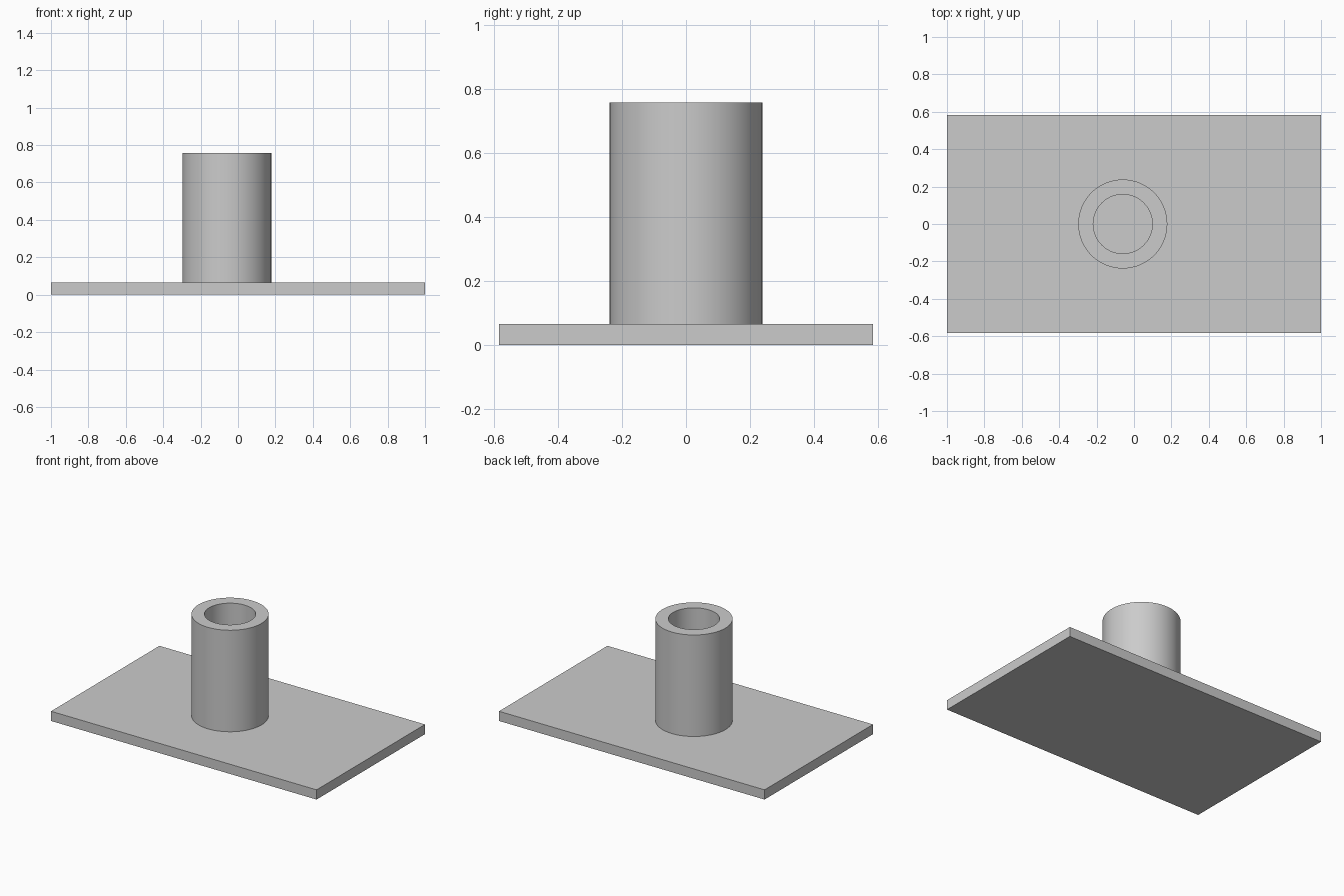
import bpy
import bmesh
import math

if "Cube" in bpy.data.objects:
    bpy.data.objects.remove(bpy.data.objects["Cube"])

grey = bpy.data.materials.new("light grey")
grey.diffuse_color = (0.6, 0.6, 0.6, 1)
grey.use_nodes = True
grey.node_tree.nodes["Principled BSDF"].inputs["Base Color"].default_value = grey.diffuse_color

PLATE_TOP = 0.066
TUBE_TOP = 0.757
OUTER, INNER = 0.238, 0.158
SEGMENTS = 96


def add_object(name, bm):
    bmesh.ops.recalc_face_normals(bm, faces=bm.faces)
    mesh = bpy.data.meshes.new(name)
    bm.to_mesh(mesh)
    bm.free()
    mesh.materials.append(grey)
    obj = bpy.data.objects.new(name, mesh)
    bpy.context.collection.objects.link(obj)
    return obj


# Flat rectangular base plate
bm = bmesh.new()
bmesh.ops.create_cube(bm, size=1)
bmesh.ops.scale(bm, vec=(2, 1.166, PLATE_TOP), verts=bm.verts)
bmesh.ops.translate(bm, vec=(0, 0, PLATE_TOP / 2), verts=bm.verts)
add_object("base_plate", bm)

# Hollow tube: wall profile spun around its axis, standing on the plate
bm = bmesh.new()
profile = [(INNER, PLATE_TOP), (OUTER, PLATE_TOP), (OUTER, TUBE_TOP), (INNER, TUBE_TOP)]
rings = []
for radius, z in profile:
    rings.append([bm.verts.new((radius * math.cos(a), radius * math.sin(a), z))
                  for a in (math.tau * i / SEGMENTS for i in range(SEGMENTS))])
for k in range(1, 4):  # outer wall, rim, bore; the foot rests on the plate
    low, high = rings[k], rings[(k + 1) % 4]
    for i in range(SEGMENTS):
        j = (i + 1) % SEGMENTS
        bm.faces.new((low[i], low[j], high[j], high[i]))
# the foot edge is closed as well
for i in range(SEGMENTS):
    j = (i + 1) % SEGMENTS
    bm.faces.new((rings[0][i], rings[0][j], rings[1][j], rings[1][i]))
tube = add_object("tube", bm)
tube.location.x = -0.06

# Smooth walls with sharp rims
bpy.ops.object.select_all(action="DESELECT")
tube.select_set(True)
bpy.context.view_layer.objects.active = tube
bpy.ops.object.shade_smooth_by_angle(angle=math.radians(30))
